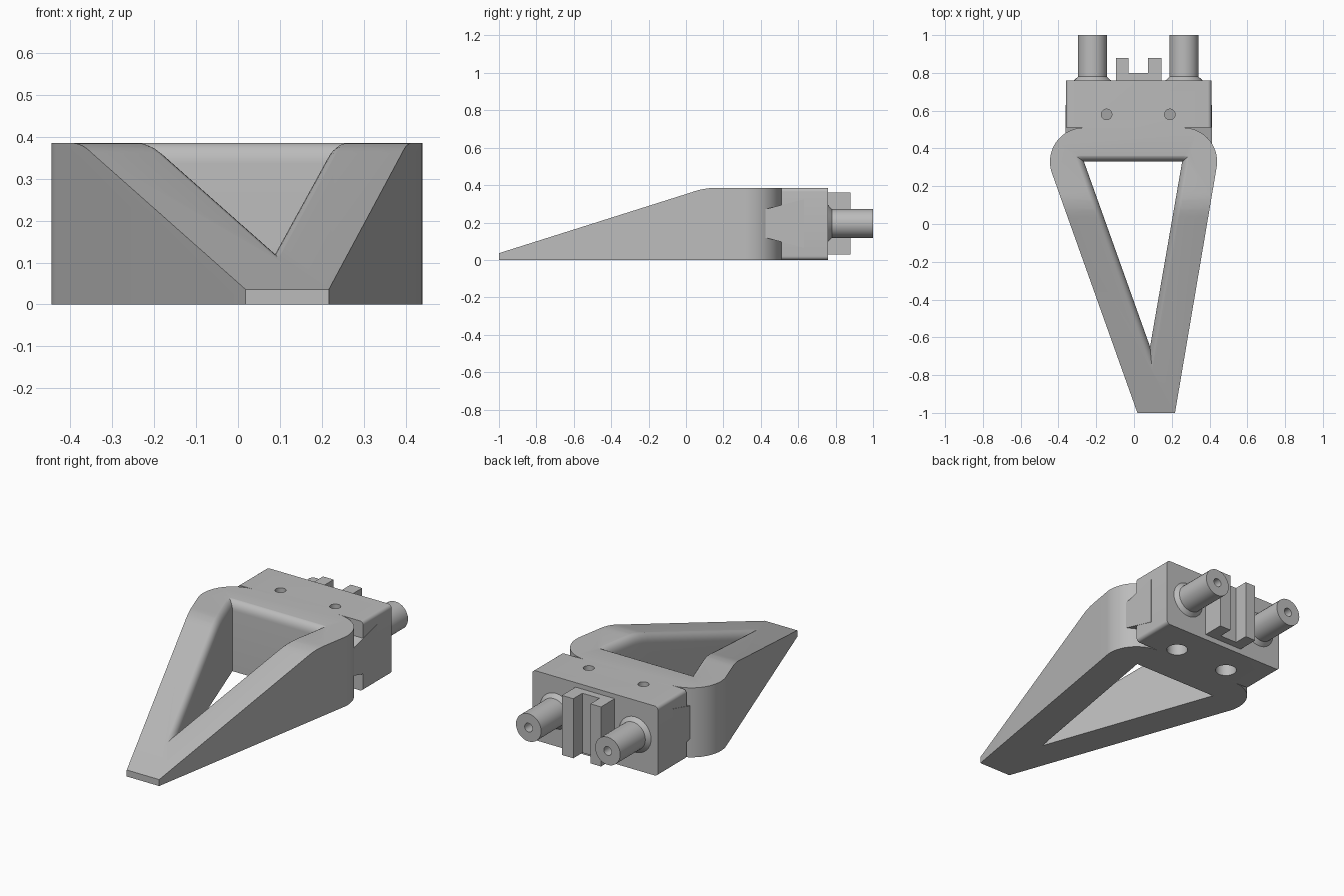
import bpy, bmesh, math
from mathutils import Vector

old = bpy.data.objects.get("Cube")
if old:
    bpy.data.objects.remove(old)

HEIGHT = 0.385
BLOCK_L, BLOCK_R = -0.36, 0.41

grey = bpy.data.materials.new("plain grey")
grey.use_nodes = True
grey.diffuse_color = (0.5, 0.5, 0.5, 1)
grey.node_tree.nodes["Principled BSDF"].inputs["Base Color"].default_value = (0.5, 0.5, 0.5, 1)


def loft(name, rings):
    """Closed solid through a list of equal-length rings of points."""
    bm = bmesh.new()
    rows = [[bm.verts.new(p) for p in ring] for ring in rings]
    n = len(rows[0])
    for a, b in zip(rows, rows[1:]):
        for i in range(n):
            j = (i + 1) % n
            bm.faces.new((a[i], a[j], b[j], b[i]))
    bm.faces.new(rows[0])
    bm.faces.new(rows[-1])
    bmesh.ops.recalc_face_normals(bm, faces=bm.faces)
    mesh = bpy.data.meshes.new(name)
    bm.to_mesh(mesh)
    bm.free()
    mesh.materials.append(grey)
    ob = bpy.data.objects.new(name, mesh)
    bpy.context.collection.objects.link(ob)
    return ob


def prism(name, pts, axis, lo, hi):
    """Extrude a 2D profile along the x, y or z axis."""
    def place(p, t):
        return {"x": (t, *p), "y": (p[0], t, p[1]), "z": (*p, t)}[axis]
    return loft(name, [[place(p, t) for p in pts] for t in (lo, hi)])


def arc(cx, cy, r, start, end, n):
    angles = [math.radians(start + (end - start) * i / n) for i in range(n + 1)]
    return [(cx + r * math.cos(a), cy + r * math.sin(a)) for a in angles]


def circle(cx, cy, r, n=32):
    return arc(cx, cy, r, 0, 360, n)[:-1]


def box(x0, x1, y0, y1):
    return [(x0, y0), (x1, y0), (x1, y1), (x0, y1)]


def activate(ob):
    bpy.ops.object.select_all(action="DESELECT")
    ob.select_set(True)
    bpy.context.view_layer.objects.active = ob


def cut(ob, cutter, operation="DIFFERENCE"):
    mod = ob.modifiers.new("cut", "BOOLEAN")
    mod.object, mod.operation, mod.solver = cutter, operation, "EXACT"
    activate(ob)
    bpy.ops.object.modifier_apply(modifier=mod.name)
    bpy.data.objects.remove(cutter)


def smooth(ob):
    activate(ob)
    bpy.ops.object.shade_smooth_by_angle(angle=math.radians(30))


# Side profile of the wedge: straight slope blended into a flat top
def top_height(y):
    start, end, slope = 0.03, 0.16, 0.316
    if y < start:
        return 0.036 + slope * (y + 1)
    t = min((y - start) / (end - start), 1)
    z0 = 0.036 + slope * (start + 1)
    return z0 + (HEIGHT - z0) * (1 - (1 - t) ** 2)


# Wedge frame: plan outline intersected with the side profile
outline = [(0.018, -1), (0.217, -1)]
outline += arc(0.26, 0.33, 0.18, -10, 90, 20)
outline += arc(-0.265, 0.33, 0.18, 90, 199, 20)
frame = prism("wedge_frame", outline, "z", -0.1, 0.6)
ys = [-1.1] + [0.03 + 0.013 * i for i in range(11)] + [0.6]
side = [(-1.1, 0), (0.6, 0)] + [(y, top_height(y)) for y in reversed(ys)]
cut(frame, prism("side_cutter", side, "x", -1, 1), "INTERSECT")

# Triangular opening whose upper rim is rounded over
corners = [Vector(p) for p in ((-0.265, 0.33), (0.255, 0.33), (0.085, -0.65))]
lengths = [(corners[i - 2] - corners[i - 1]).length for i in range(3)]
perimeter = sum(lengths)
centre = sum((c * w for c, w in zip(corners, lengths)), Vector((0, 0))) / perimeter
edge_a, edge_b = corners[1] - corners[0], corners[2] - corners[0]
inradius = abs(edge_a.cross(edge_b)) / perimeter
STEPS = 24
loop = [corners[i].lerp(corners[(i + 1) % 3], k / STEPS)
        for i in range(3) for k in range(STEPS)]


def ring(offset, height):
    pts = [centre + (p - centre) * (1 + offset / inradius) for p in loop]
    return [(p.x, p.y, height(p.y)) for p in pts]


rings = [ring(0, lambda y: -0.1)]
for k in range(8):
    a = math.pi / 2 * k / 7
    rings.append(ring(0.039 * (1 - math.cos(a)),
                      lambda y, a=a: top_height(y) + 0.001 - 0.05 * (1 - math.sin(a))))
rings.append(ring(0.039, lambda y: 0.6))
cut(frame, loft("opening_cutter", rings))
smooth(frame)

# Mounting block with rounded long edges
R = 0.02
profile = []
for cx, cz, start in ((BLOCK_R - R, HEIGHT - R, 0), (BLOCK_L + R, HEIGHT - R, 90),
                      (BLOCK_L + R, R, 180), (BLOCK_R - R, R, 270)):
    profile += arc(cx, cz, R, start, start + 90, 6)
block = prism("mounting_block", profile, "y", 0.51, 0.76)

# Screw holes with wide counterbores underneath
for x in (-0.145, 0.19):
    cut(block, prism("hole_cutter", circle(x, 0.58, 0.028), "z", -0.1, 0.6))
    cut(block, prism("bore_cutter", circle(x, 0.58, 0.055), "z", -0.1, 0.1))
smooth(block)

# Tapered web joining block and frame on both sides
prism("side_web", [(0.42, 0.12), (0.63, 0.065), (0.63, 0.325), (0.42, 0.27)],
      "x", BLOCK_L - 0.002, BLOCK_R + 0.002)

# Round pins with a flared collar and a drilled end
for label, x in (("right", -0.22), ("left", 0.265)):
    z = 0.195
    sections = ((0.75, 0.098), (0.76, 0.098), (0.78, 0.077), (1.0, 0.077))
    pin = loft(label + "_pin", [[(px, y, pz) for px, pz in circle(x, z, r)]
                                for y, r in sections])
    cut(pin, prism("drill_cutter", circle(x, z, 0.024, 24), "y", 0.9, 1.1))
    smooth(pin)

# Forked connector between the pins
fork = [(-0.095, 0.755), (0.145, 0.755), (0.145, 0.88), (0.075, 0.88),
        (0.075, 0.8), (-0.03, 0.8), (-0.03, 0.88), (-0.095, 0.88)]
prism("forked_connector", fork, "z", 0.03, 0.36)
